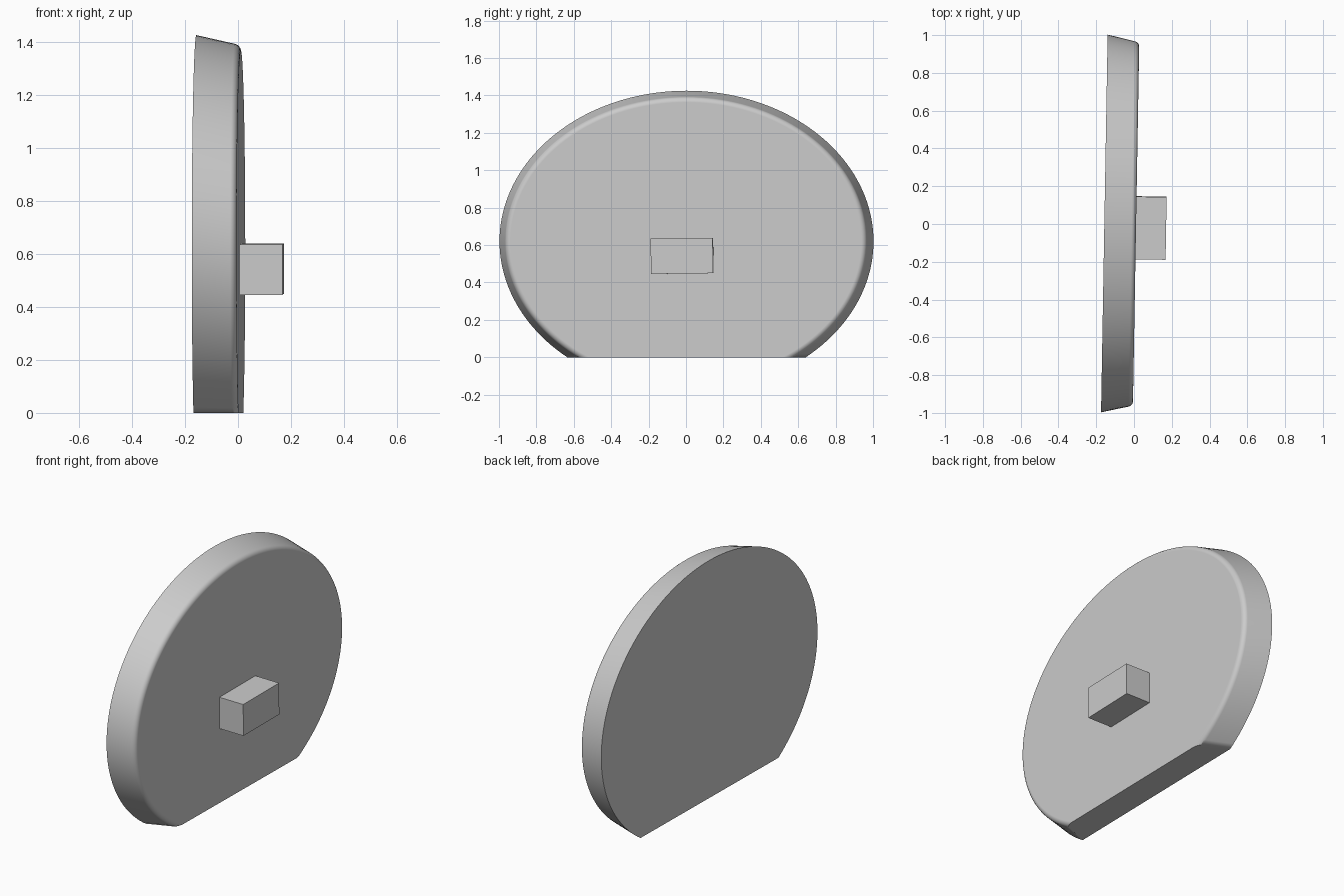
import bpy, bmesh
from math import sin, cos, asin, pi, radians, sqrt

old = bpy.data.objects.get("Cube")
if old:
    bpy.data.objects.remove(old, do_unlink=True)

grey = bpy.data.materials.new("light grey")
grey.use_nodes = True
colour = (0.6, 0.6, 0.6, 1)
grey.diffuse_color = colour
grey.node_tree.nodes["Principled BSDF"].inputs["Base Color"].default_value = colour

YAW = radians(-1)        # the whole piece is turned slightly about z
CENTRE_Z, HALF_Y, HALF_Z = 0.62, 1.0, 0.805


def finish(name, bm):
    bmesh.ops.recalc_face_normals(bm, faces=bm.faces)
    mesh = bpy.data.meshes.new(name)
    bm.to_mesh(mesh)
    bm.free()
    mesh.materials.append(grey)
    obj = bpy.data.objects.new(name, mesh)
    bpy.context.collection.objects.link(obj)
    obj.rotation_euler.z = YAW
    return obj


# Profile of the rim, back to front: (x, inset from the outline)
BACK_X, FRONT_X, RADIUS = -0.157, 0.011, 0.03
profile = [(BACK_X, 0.0)]
for i in range(9):
    a = radians(12 + 78 * i / 8)
    profile.append((FRONT_X - RADIUS + RADIUS * sin(a),
                    0.062 - RADIUS * cos(a)))


# Oval disc with a flat foot
def oval_ring(bm, x, inset, count=128):
    ry, rz = HALF_Y - inset, HALF_Z - inset
    start = -asin(CENTRE_Z / rz)
    sweep = pi - 2 * start
    return [bm.verts.new((x, ry * cos(start + sweep * i / count),
                          max(0, CENTRE_Z + rz * sin(start + sweep * i / count))))
            for i in range(count + 1)]


bm = bmesh.new()
rings = [oval_ring(bm, x, inset) for x, inset in profile]
for a, b in zip(rings, rings[1:]):
    for i in range(len(a) - 1):
        bm.faces.new((a[i], a[i + 1], b[i + 1], b[i]))
bm.faces.new(rings[0])
bm.faces.new(rings[-1])
bm.faces.new([r[0] for r in rings] + [r[-1] for r in reversed(rings)])
disc = finish("oval_disc", bm)
bpy.context.view_layer.objects.active = disc
disc.select_set(True)
bpy.ops.object.shade_smooth_by_angle(angle=radians(40))
weighted = disc.modifiers.new("flat face normals", "WEIGHTED_NORMAL")
weighted.keep_sharp = True

# Rectangular peg on the face
bm = bmesh.new()
bmesh.ops.create_cube(bm, size=1)
bmesh.ops.scale(bm, vec=(0.17, 0.332, 0.189), verts=bm.verts)
peg = finish("peg", bm)
peg.location = (0.085, -0.021, 0.542)
peg.rotation_euler.x = radians(0.7)
